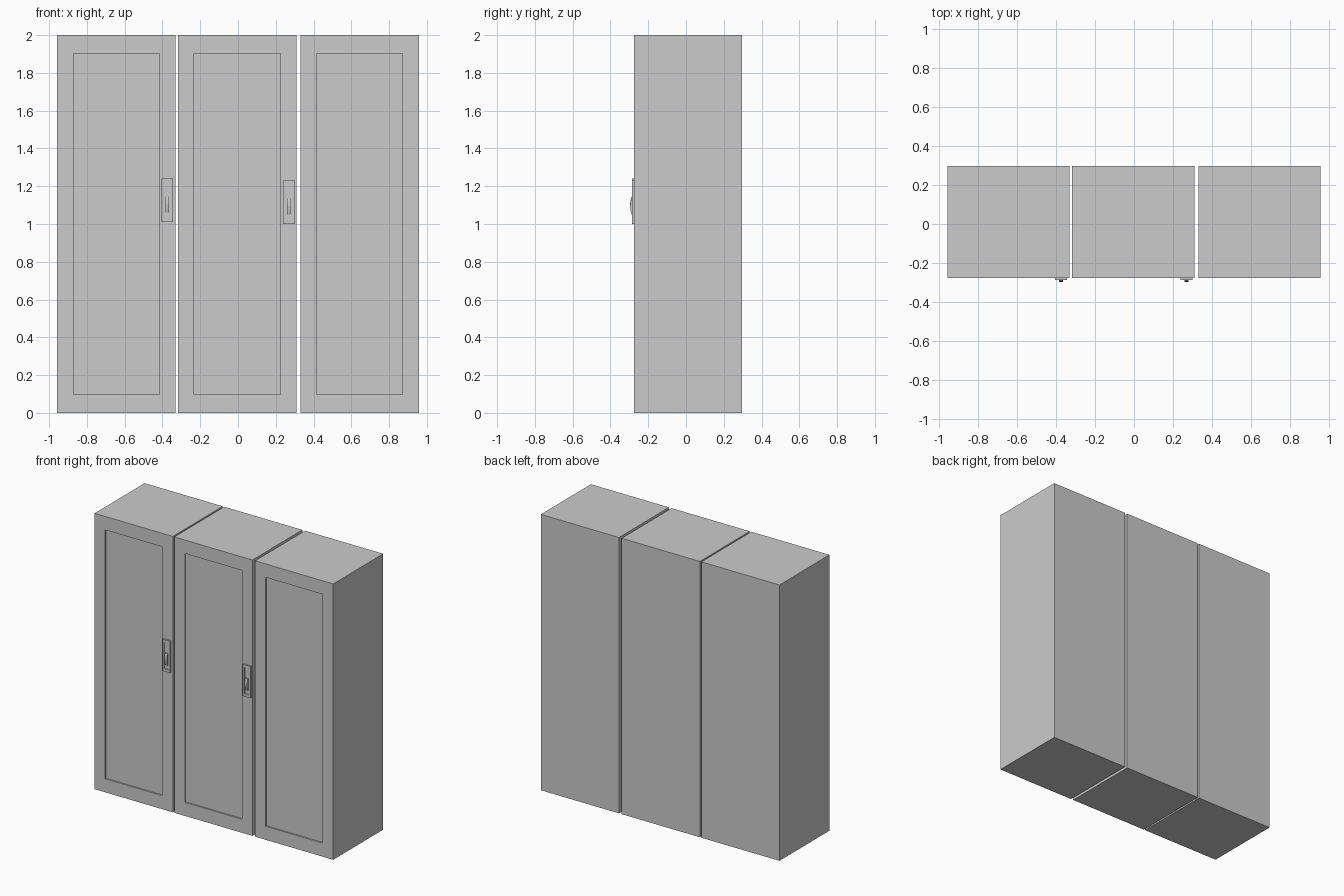
import bpy, bmesh

if "Cube" in bpy.data.objects:
    bpy.data.objects.remove(bpy.data.objects["Cube"])

FRONT, BACK, HEIGHT, WIDTH = -0.276, 0.296, 2.0, 0.627


def add_object(name, bm):
    bmesh.ops.recalc_face_normals(bm, faces=bm.faces)
    mesh = bpy.data.meshes.new(name)
    bm.to_mesh(mesh)
    bm.free()
    obj = bpy.data.objects.new(name, mesh)
    bpy.context.collection.objects.link(obj)
    return obj


def box(x0, x1, y0, y1, z0, z1):
    bm = bmesh.new()
    bmesh.ops.create_cube(bm, size=1)
    for v in bm.verts:
        v.co = (x0 + (v.co.x + 0.5) * (x1 - x0),
                y0 + (v.co.y + 0.5) * (y1 - y0),
                z0 + (v.co.z + 0.5) * (z1 - z0))
    return bm


def recess_front(bm, x0, x1, z0, z1, depth):
    """Sink a rectangle into the front (-y) face of a box."""
    bm.normal_update()
    front = min(bm.faces, key=lambda f: f.calc_center_median().y)
    bmesh.ops.inset_region(bm, faces=[front], thickness=0.005)
    mid = front.calc_center_median()
    for v in front.verts:
        v.co.x = x0 if v.co.x < mid.x else x1
        v.co.z = z0 if v.co.z < mid.z else z1
    panel = bmesh.ops.extrude_discrete_faces(bm, faces=[front])["faces"][0]
    for v in panel.verts:
        v.co.y += depth


def extrude_profile(points, x0, x1):
    """Extrude a (y, z) outline along x."""
    bm = bmesh.new()
    face = bm.faces.new([bm.verts.new((x0, y, z)) for y, z in points])
    result = bmesh.ops.extrude_face_region(bm, geom=[face])
    for v in result["geom"]:
        if isinstance(v, bmesh.types.BMVert):
            v.co.x = x1
    return bm


# Cabinets with a shallow sunken door panel
for name, x in (("left", -0.957), ("middle", -0.318), ("right", 0.33)):
    bm = box(x, x + WIDTH, FRONT, BACK, 0, HEIGHT)
    recess_front(bm, x + 0.085, x + WIDTH - 0.085, 0.098, HEIGHT - 0.098, 0.01)
    add_object(name + "_cabinet", bm)

# Latch handles: sunken plate, curved lever and pivot boss
for name, x, z in (("left", -0.405, 1.01), ("middle", 0.239, 1.0)):
    plate = box(x, x + 0.062, FRONT - 0.011, FRONT + 0.002, z, z + 0.23)
    recess_front(plate, x + 0.012, x + 0.05, z + 0.02, z + 0.21, 0.006)
    add_object(name + "_handle_plate", plate)

    f = FRONT
    lever = [(f - 0.004, z + 0.05), (f - 0.013, z + 0.05), (f - 0.018, z + 0.075),
             (f - 0.02, z + 0.095), (f - 0.018, z + 0.115), (f - 0.013, z + 0.135),
             (f - 0.004, z + 0.135)]
    add_object(name + "_handle_lever", extrude_profile(lever, x + 0.021, x + 0.041))
